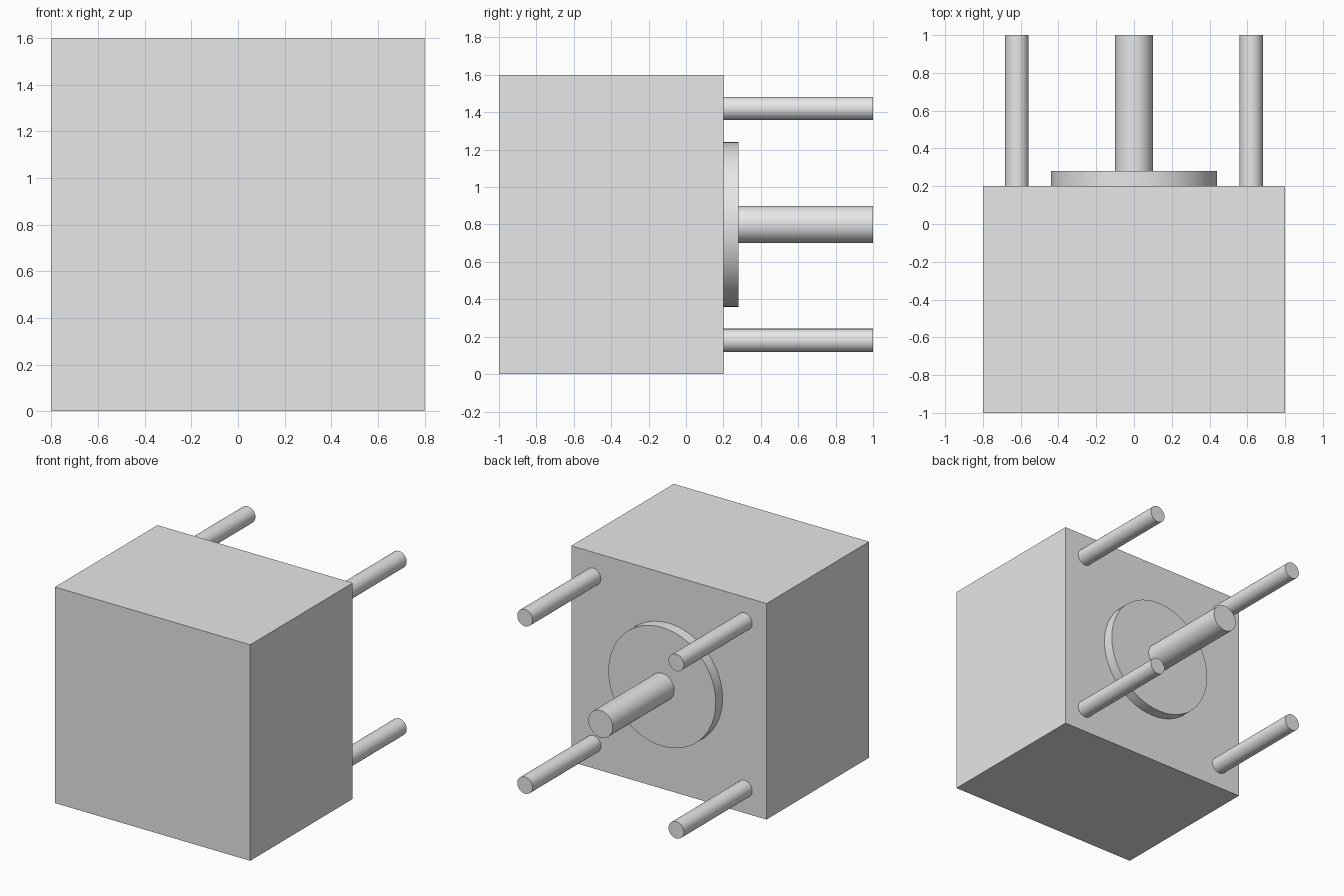
import bpy
import math

cube = bpy.data.objects.get("Cube")
if cube:
    bpy.data.objects.remove(cube, do_unlink=True)

# Single plain grey
grey = bpy.data.materials.new("light_grey")
grey.use_nodes = True
colour = (0.8, 0.8, 0.8, 1)
grey.diffuse_color = colour
grey.node_tree.nodes["Principled BSDF"].inputs["Base Color"].default_value = colour

MID = 0.8     # height of the shaft axis
BACK = 0.2    # rear face of the body
END = 1.0     # tips of shaft and bolts


def rod(name, x, z, radius, y0, y1, sides=64):
    """Cylinder along y with smooth sides and flat caps."""
    bpy.ops.mesh.primitive_cylinder_add(
        vertices=sides, radius=radius, depth=y1 - y0,
        location=(x, (y0 + y1) / 2, z), rotation=(math.pi / 2, 0, 0))
    ob = bpy.context.object
    ob.name = name
    ob.data.materials.append(grey)
    bpy.ops.object.shade_smooth_by_angle(angle=math.radians(30))
    return ob


# Body block
bpy.ops.mesh.primitive_cube_add(size=1, location=(0, (BACK - 1) / 2, MID))
body = bpy.context.object
body.name = "body"
body.scale = (1.6, 1.2, 1.6)
bpy.ops.object.transform_apply(location=False, rotation=False, scale=True)
body.data.materials.append(grey)

# Round flange and drive shaft
rod("flange", 0, MID, 0.44, BACK, 0.28)
rod("shaft", 0, MID, 0.1, 0.28, END)

# Corner bolts
for side, sx in (("left", 1), ("right", -1)):
    for level, sz in (("upper", 1), ("lower", -1)):
        rod(f"{level}_{side}_bolt", sx * 0.62, MID + sz * 0.62, 0.0625, BACK, END, 48)
